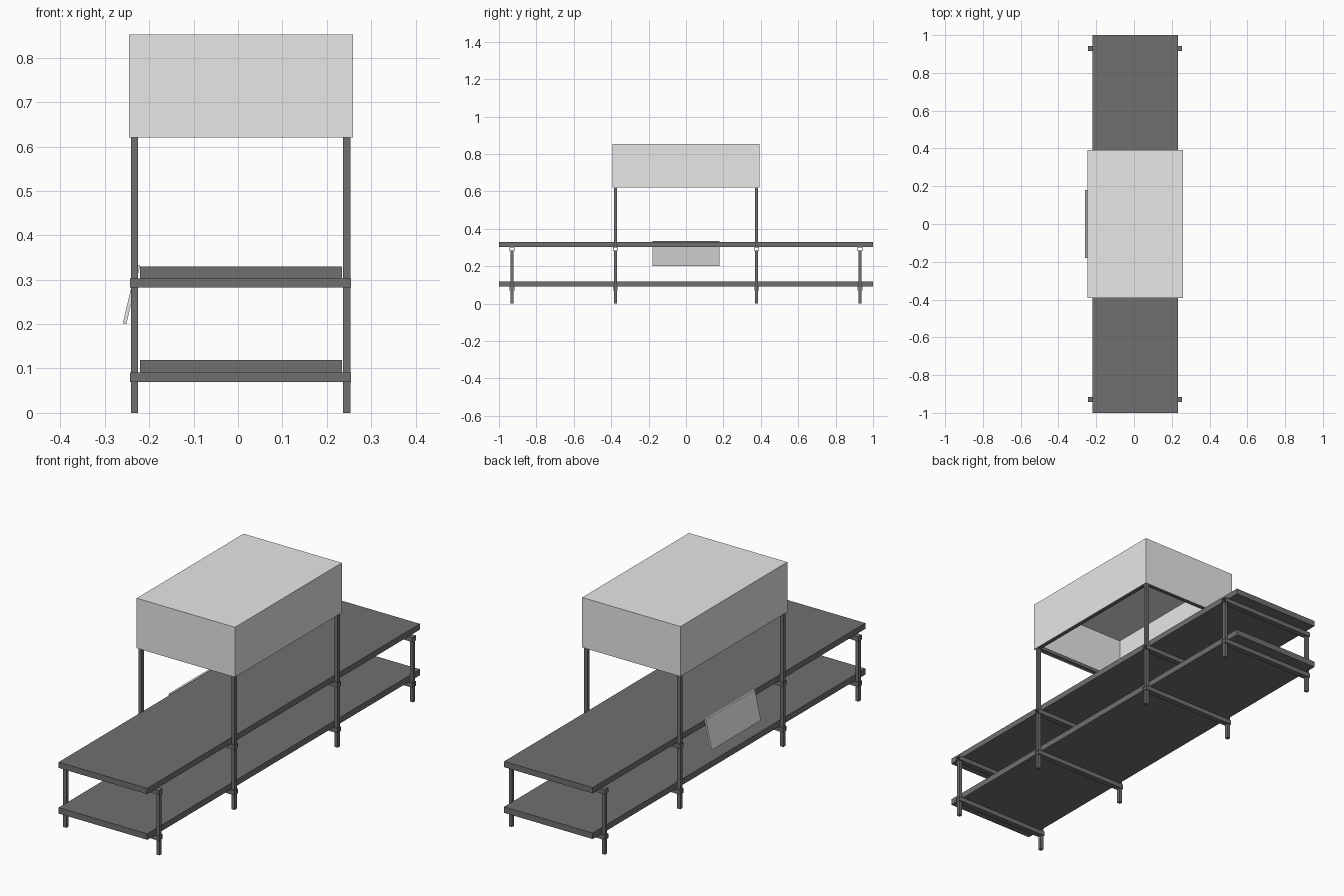
import bpy, bmesh, math
from mathutils import Vector, Matrix

cube = bpy.data.objects.get("Cube")
if cube:
    bpy.data.objects.remove(cube, do_unlink=True)


def material(name, value):
    m = bpy.data.materials.new(name)
    m.use_nodes = True
    col = (value, value, value, 1)
    m.diffuse_color = col
    m.node_tree.nodes["Principled BSDF"].inputs["Base Color"].default_value = col
    return m


DARK = material("dark grey metal", 0.16)
LIGHT = material("light grey panel", 0.8)


def box(name, lo, hi, mat, open_dirs=(), wall=0.003):
    """Box between two corners; sides listed in open_dirs are removed and the rest gets a wall."""
    lo, hi = Vector(lo), Vector(hi)
    size, mid = hi - lo, (lo + hi) / 2
    bm = bmesh.new()
    bmesh.ops.create_cube(bm, size=1, matrix=Matrix.Diagonal((*size, 1)))
    bm.normal_update()
    gone = [f for f in bm.faces if any(f.normal.dot(Vector(d)) > 0.9 for d in open_dirs)]
    bmesh.ops.delete(bm, geom=gone, context='FACES')
    mesh = bpy.data.meshes.new(name)
    bm.to_mesh(mesh)
    bm.free()
    mesh.materials.append(mat)
    ob = bpy.data.objects.new(name, mesh)
    ob.location = mid
    bpy.context.collection.objects.link(ob)
    if open_dirs:
        mod = ob.modifiers.new("wall", 'SOLIDIFY')
        mod.thickness = wall
        mod.offset = -1
        mod.use_even_offset = True
    return ob


CX = 0.006              # centre line of the frame
POST_X = 0.239          # post distance from the centre line
R = 0.008               # half post width
INNER_Y, OUTER_Y = 0.378, 0.93
SHELVES = {"lower": (0.091, 0.119), "upper": (0.303, 0.33)}

# Shelves, each resting on four hollow cross tubes
for level, (z0, z1) in SHELVES.items():
    box(f"{level}_shelf", (-0.221, -1, z0), (0.234, 1, z1), DARK)
    for i, y in enumerate((-OUTER_Y, -INNER_Y, INNER_Y, OUTER_Y)):
        box(f"{level}_cross_tube_{i + 1}", (CX - 0.249, y - 0.013, z0 - 0.021),
            (CX + 0.249, y + 0.013, z0), DARK, [(1, 0, 0), (-1, 0, 0)], 0.003)

# Legs under the upper tubes, and taller posts carrying the canopy
for side, sx in (("left", 1), ("right", -1)):
    x = CX + sx * POST_X
    for i, y in enumerate((-OUTER_Y, -INNER_Y, INNER_Y, OUTER_Y)):
        box(f"{side}_leg_{i + 1}", (x - R, y - R, 0), (x + R, y + R, 0.283), DARK)
    for end, y in (("front", -INNER_Y), ("back", INNER_Y)):
        box(f"{side}_{end}_canopy_post", (x - R, y - R, 0.302), (x + R, y + R, 0.637), DARK)
    # Side rail of the canopy frame
    box(f"{side}_canopy_rail", (x - R, -INNER_Y + R, 0.621), (x + R, INNER_Y - R, 0.637), DARK)

# End rails of the canopy frame
for end, y in (("front", -INNER_Y), ("back", INNER_Y)):
    box(f"{end}_canopy_rail", (CX - POST_X + R, y - R, 0.621),
        (CX + POST_X - R, y + R, 0.637), DARK)

# Canopy, open underneath
box("canopy", (-0.246, -0.392, 0.62), (0.259, 0.392, 0.852), LIGHT, [(0, 0, -1)], 0.003)

# Tilted panel on the right-hand side
panel = box("tilted_panel", (-0.004, -0.18, -0.068), (0.004, 0.18, 0.068), LIGHT)
panel.location = (-0.24, 0, 0.267)
panel.rotation_euler = (0, math.atan(0.235), 0)
